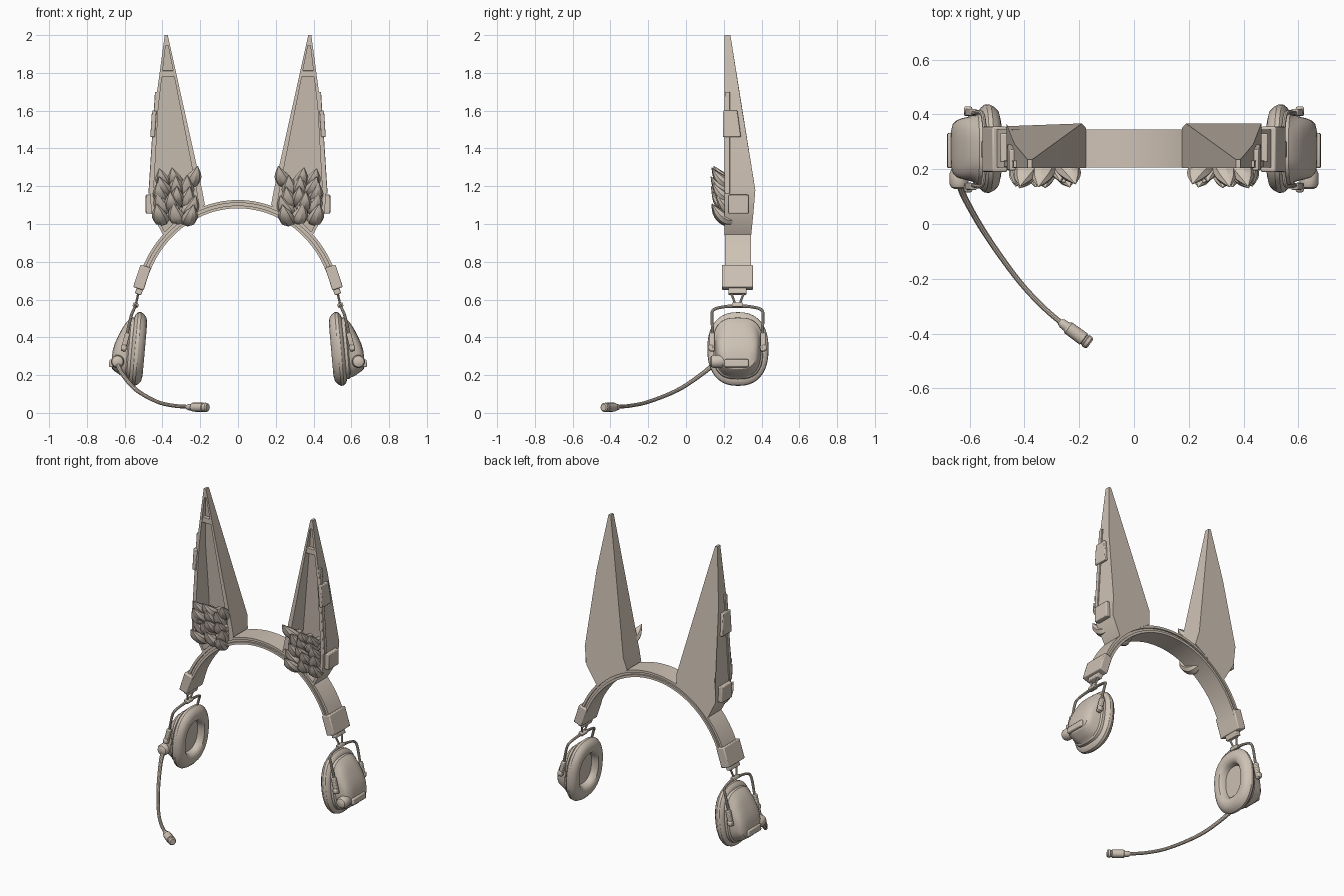
import bpy, bmesh, math, random
from mathutils import Vector, Matrix

cube = bpy.data.objects.get("Cube")
if cube:
    bpy.data.objects.remove(cube)

beige = bpy.data.materials.new("warm_beige")
beige.use_nodes = True
colour = (0.62, 0.54, 0.46, 1)
beige.diffuse_color = colour
beige.node_tree.nodes["Principled BSDF"].inputs["Base Color"].default_value = colour

random.seed(4)
parts = []


def finish(bm, name, mirror=True, bevel=0):
    bmesh.ops.recalc_face_normals(bm, faces=bm.faces)
    mesh = bpy.data.meshes.new(name)
    bm.to_mesh(mesh)
    bm.free()
    mesh.materials.append(beige)
    ob = bpy.data.objects.new(name, mesh)
    bpy.context.collection.objects.link(ob)
    if bevel:
        mod = ob.modifiers.new("Bevel", "BEVEL")
        mod.width, mod.segments = bevel, 2
    if mirror:
        ob.modifiers.new("Mirror", "MIRROR").use_mirror_merge = False
    parts.append(ob)
    return ob


def loft(bm, rings):
    """Skin a list of equal point rings and cap both ends."""
    loops = [[bm.verts.new(p) for p in ring] for ring in rings]
    n = len(loops[0])
    for a, b in zip(loops, loops[1:]):
        for i in range(n):
            j = (i + 1) % n
            bm.faces.new((a[i], a[j], b[j], b[i]))
    bm.faces.new(loops[0])
    bm.faces.new(loops[-1])


def smooth_path(points, steps=5):
    """Catmull-Rom through points of (x, y, z, radius)."""
    p = [Vector(q) for q in points]
    p = [p[0] * 2 - p[1]] + p + [p[-1] * 2 - p[-2]]
    out = []
    for a, b, c, d in zip(p, p[1:], p[2:], p[3:]):
        for k in range(steps):
            t = k / steps
            out.append(0.5 * (2 * b + (c - a) * t + (2 * a - 5 * b + 4 * c - d) * t * t
                              + (3 * b - a - 3 * c + d) * t ** 3))
    return out + [p[-2]]


def tube(bm, path, sides=10, ref=(1, 0, 0), flat=1):
    rings = []
    for i, q in enumerate(path):
        tan = (path[min(i + 1, len(path) - 1)] - path[max(i - 1, 0)]).to_3d().normalized()
        u = Vector(ref)
        u = (u - tan * u.dot(tan)).normalized()
        v = tan.cross(u)
        r = max(q[3], 0.002)
        rings.append([q.to_3d() + u * r * math.cos(a) + v * r * flat * math.sin(a)
                      for a in (math.tau * k / sides for k in range(sides))])
    loft(bm, rings)


def box(name, centre, size, tilt=0, bevel=0.005, taper=1):
    bm = bmesh.new()
    bmesh.ops.create_cube(bm, size=1)
    for v in bm.verts:
        if v.co.z > 0:
            v.co.y = (v.co.y + 0.5) * taper - 0.5
    bmesh.ops.transform(bm, verts=bm.verts, matrix=Matrix.Translation(centre)
                        @ Matrix.Rotation(math.radians(tilt), 4, "Y")
                        @ Matrix.Diagonal((*size, 1)))
    return finish(bm, name, bevel=bevel)


# Headband: two skins with a recessed core between them
def band(name, low, high, y0, y1):
    bm = bmesh.new()
    rings = []
    for k in range(49):
        t = 1.23 * (k / 24 - 1)
        p = Vector((0.53 * math.sin(t), 0, 1.105 - 0.576 * (1 - math.cos(t))))
        n = Vector((0.576 * math.sin(t), 0, 0.53 * math.cos(t))).normalized()
        rings.append([p + n * o + Vector((0, y, 0))
                      for o, y in ((low, y0), (high, y0), (high, y1), (low, y1))])
    loft(bm, rings)
    finish(bm, name, mirror=False)


band("headband_outer", 0.007, 0.022, 0.207, 0.345)
band("headband_core", -0.009, 0.009, 0.217, 0.335)
band("headband_inner", -0.022, -0.007, 0.207, 0.345)

# Ears: hollow shells open at the front (x, z, back depth)
outline = [(0.372, 2.0, 0.235), (0.388, 2.0, 0.235), (0.435, 1.65, 0.29),
           (0.465, 1.18, 0.367), (0.46, 1.06, 0.357), (0.395, 0.94, 0.345),
           (0.29, 1.03, 0.345), (0.175, 1.10, 0.35), (0.19, 1.18, 0.367)]
inner = [(0.36 + (x - 0.36) * 0.82, 1.2 + (z - 1.2) * 0.93, y - 0.02) for x, z, y in outline]
bm = bmesh.new()
loft(bm, [[(x, y, z) for x, z, y in outline], [(x, 0.205, z) for x, z, y in outline],
          [(x, 0.205, z) for x, z, y in inner], [(x, y, z) for x, z, y in inner]])
finish(bm, "ear_shells")
box("ear_crossbars", (0.373, 0.222, 1.795), (0.07, 0.026, 0.035), bevel=0.003)

# Trim and clips on the outer side of each ear
box("ear_side_trim", (0.447, 0.219, 1.43), (0.02, 0.026, 0.54), tilt=-3.7, bevel=0.003)
box("ear_upper_clip", (0.448, 0.243, 1.53), (0.024, 0.096, 0.14), tilt=-3.7, taper=0.8)
box("ear_lower_clip", (0.471, 0.278, 1.105), (0.035, 0.105, 0.1))

# Fur tufts inside the ears
bm = bmesh.new()
for row in range(5):
    for col in (-1, 0, 1):
        x = 0.325 + col * 0.062 + random.uniform(-0.015, 0.015) + (0.01 if row < 2 else 0)
        z = 1.03 + row * 0.047 + random.uniform(-0.015, 0.015)
        lean = col * 0.025 + random.uniform(-0.025, 0.025)
        out = random.uniform(-0.012, 0.018)
        tube(bm, smooth_path([(x, 0.28, z, 0.02), (x, 0.22, z, 0.042),
                              (x + lean * 0.6, 0.177 + out, z + 0.035, 0.036),
                              (x + lean, 0.142 + out, z + 0.085, 0.002)], 4),
             sides=8, flat=0.75)
finish(bm, "ear_fur")

# Slider boxes at the band ends
box("slider_box", (0.508, 0.2725, 0.717), (0.058, 0.165, 0.125), tilt=-18, bevel=0.006)
box("slider_foot", (0.524, 0.2725, 0.644), (0.035, 0.095, 0.035), tilt=-18)

# Hanger wires and yokes
bm = bmesh.new()
for s in (-1, 1):
    tube(bm, smooth_path([(0.528, 0.2725 + s * 0.035, 0.635, 0.006),
                          (0.534, 0.2725 + s * 0.022, 0.605, 0.006),
                          (0.541, 0.2725 + s * 0.012, 0.572, 0.006)], 3), sides=8)
    tube(bm, smooth_path([(0.543, 0.2725, 0.567, 0.01), (0.545, 0.2725 + s * 0.07, 0.562, 0.008),
                          (0.552, 0.2725 + s * 0.125, 0.547, 0.008),
                          (0.565, 0.2725 + s * 0.135, 0.515, 0.008),
                          (0.585, 0.2725 + s * 0.132, 0.43, 0.008),
                          (0.605, 0.2725 + s * 0.13, 0.34, 0.01)], 5), sides=8)
finish(bm, "yokes")
box("yoke_hub", (0.542, 0.2725, 0.57), (0.03, 0.06, 0.022), tilt=-18)
for s, label in ((-1, "front"), (1, "back")):
    box("yoke_pad_" + label, (0.597, 0.2725 + s * 0.135, 0.375), (0.026, 0.026, 0.1), tilt=-14)
    box("yoke_pivot_" + label, (0.605, 0.2725 + s * 0.142, 0.345), (0.03, 0.03, 0.03), bevel=0.008)


# Ear cups: superellipse rings (outward, half depth, half height, height shift)
def cup(name, sections, power):
    bm = bmesh.new()
    rings = []
    for u, ry, rz, dz in sections:
        ring = []
        for k in range(40):
            c, s = math.cos(math.tau * k / 40), math.sin(math.tau * k / 40)
            ring.append((u, math.copysign(abs(c) ** power, c) * ry,
                         math.copysign(abs(s) ** power, s) * rz + dz))
        rings.append(ring)
    loft(bm, rings)
    bmesh.ops.transform(bm, verts=bm.verts, matrix=Matrix.Translation((0.493, 0.275, 0.335))
                        @ Matrix.Rotation(math.radians(-5), 4, "Y"))
    finish(bm, name)


pad = [(0.045, 0.5), (0.02, 0.53), (0.006, 0.6), (0, 0.72), (0.006, 0.86), (0.02, 0.95),
       (0.036, 1), (0.052, 0.99), (0.064, 0.93), (0.07, 0.85)]
cup("ear_cushion", [(u, 0.162 * s, 0.196 * s, 0) for u, s in pad], 0.85)
cup("ear_cup_shell", [(0.06, 0.135, 0.165, 0), (0.085, 0.132, 0.162, 0),
                      (0.092, 0.122, 0.155, 0), (0.112, 0.116, 0.142, -0.008),
                      (0.133, 0.111, 0.115, -0.022), (0.15, 0.104, 0.09, -0.038),
                      (0.163, 0.09, 0.065, -0.052), (0.17, 0.06, 0.035, -0.06)], 0.72)
box("cup_control", (0.662, 0.268, 0.262), (0.04, 0.128, 0.042), tilt=-5, bevel=0.007)

# Boom joints on both cups
bm = bmesh.new()
tube(bm, [Vector((0.638, y, 0.272, r)) for y, r in
          ((0.128, 0.018), (0.134, 0.029), (0.146, 0.035), (0.185, 0.035), (0.205, 0.026))],
     sides=20)
finish(bm, "boom_joint")

# Microphone boom on the right cup
bm = bmesh.new()
tube(bm, smooth_path([(-0.638, 0.15, 0.262, 0.014), (-0.615, 0.09, 0.21, 0.012),
                      (-0.54, -0.04, 0.123, 0.011), (-0.43, -0.195, 0.06, 0.01),
                      (-0.34, -0.295, 0.038, 0.01), (-0.255, -0.37, 0.032, 0.01)], 8),
     sides=10, ref=(0, 0, 1))
finish(bm, "microphone_boom", mirror=False)
bm = bmesh.new()
tip = Vector((-0.27, -0.357, 0.031))
along = Vector((0.11, -0.08, -0.002))
tube(bm, [(tip + along * t).to_4d() + Vector((0, 0, 0, r - 1)) for t, r in
          ((0, 0.012), (0.08, 0.017), (0.22, 0.018), (0.28, 0.024), (0.78, 0.025),
           (0.8, 0.021), (0.84, 0.021), (0.86, 0.025), (0.95, 0.024), (1, 0.018))],
     sides=12, ref=(0, 0, 1))
finish(bm, "microphone_tip", mirror=False)

# Smooth shading with sharp edges kept
bpy.ops.object.select_all(action="DESELECT")
for ob in parts:
    ob.select_set(True)
bpy.context.view_layer.objects.active = parts[0]
bpy.ops.object.shade_smooth_by_angle(angle=math.radians(32))
